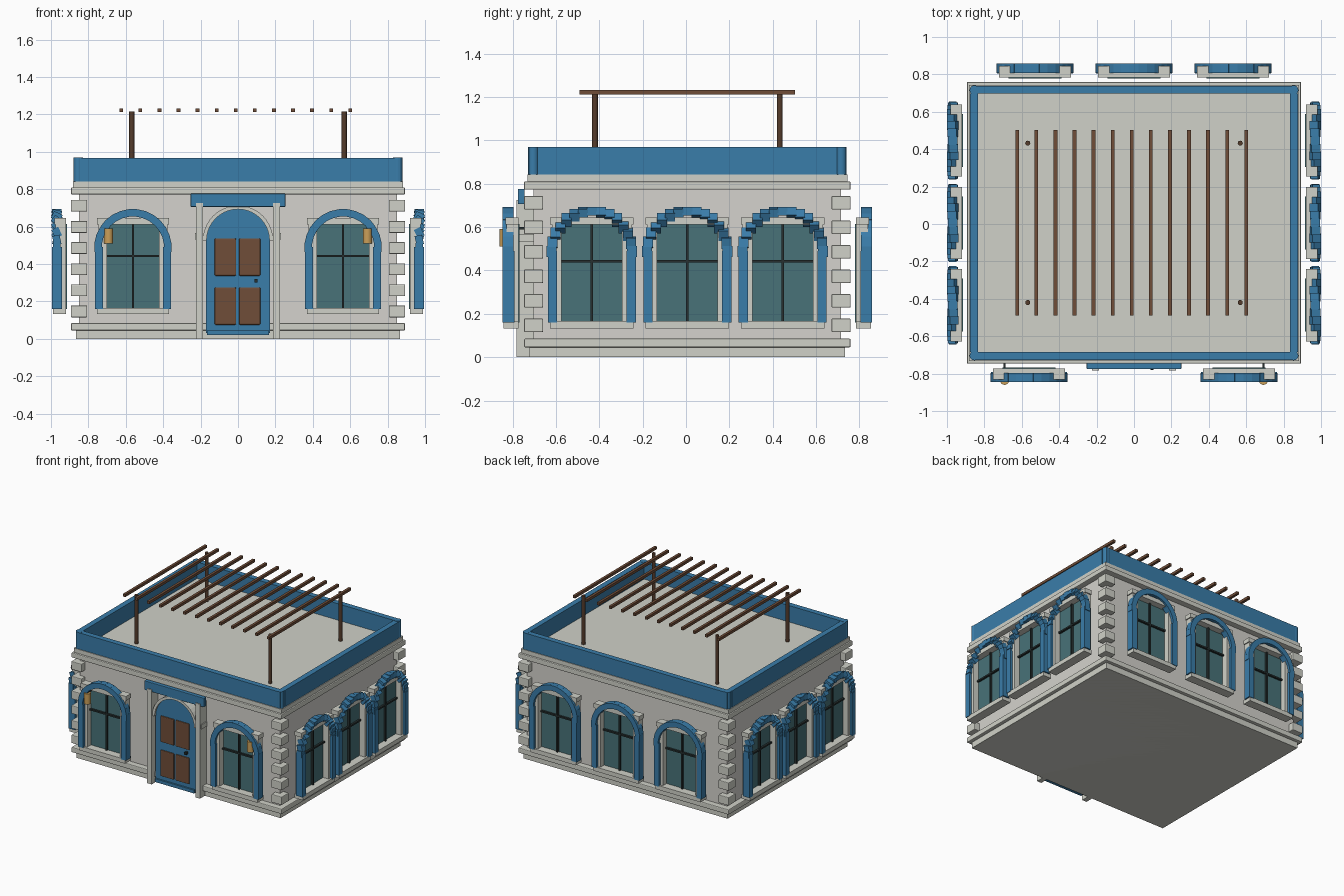
import bpy, bmesh
from math import pi, sin, cos, radians
from mathutils import Matrix, Vector

if "Cube" in bpy.data.objects:
    bpy.data.objects.remove(bpy.data.objects["Cube"])

YC = 0.006  # building centre in y


def material(name, r, g, b):
    m = bpy.data.materials.new(name)
    m.diffuse_color = (r, g, b, 1)
    m.use_nodes = True
    m.node_tree.nodes["Principled BSDF"].inputs["Base Color"].default_value = m.diffuse_color
    return m


BLUE = material("blue_paint", 0.042, 0.205, 0.40)
STONE = material("stone", 0.63, 0.64, 0.58)
WALL = material("wall_plaster", 0.66, 0.65, 0.61)
WOOD = material("wood", 0.16, 0.075, 0.04)
DARKWOOD = material("dark_wood", 0.09, 0.045, 0.025)
GLASS = material("glass", 0.065, 0.17, 0.19)
IRON = material("dark_iron", 0.02, 0.03, 0.03)
GOLD = material("lamp_gold", 0.6, 0.35, 0.1)


def finish(bm, name, mat, M=None, bevel=0):
    bmesh.ops.recalc_face_normals(bm, faces=bm.faces)
    me = bpy.data.meshes.new(name)
    bm.to_mesh(me)
    bm.free()
    ob = bpy.data.objects.new(name, me)
    bpy.context.collection.objects.link(ob)
    if M:
        ob.matrix_world = M
    me.materials.append(mat)
    if bevel:
        b = ob.modifiers.new("bevel", "BEVEL")
        b.width, b.segments = bevel, 2
    return ob


def boxes(name, mat, spans, M=None, bevel=0):
    """One object from boxes given as (x0, x1, y0, y1, z0, z1)."""
    bm = bmesh.new()
    for x0, x1, y0, y1, z0, z1 in spans:
        T = Matrix.Translation(((x0 + x1) / 2, (y0 + y1) / 2, (z0 + z1) / 2))
        S = Matrix.Diagonal((x1 - x0, y1 - y0, z1 - z0, 1))
        bmesh.ops.create_cube(bm, size=1, matrix=T @ S)
    return finish(bm, name, mat, M, bevel)


def slab(hx, hy, z0, z1):
    return (-hx, hx, YC - hy, YC + hy, z0, z1)


def cylinders(name, mat, r, z0, z1, points, seg=16):
    bm = bmesh.new()
    for x, y in points:
        bmesh.ops.create_cone(bm, cap_ends=True, segments=seg, radius1=r, radius2=r, depth=z1 - z0,
                              matrix=Matrix.Translation((x, y, (z0 + z1) / 2)))
    ob = finish(bm, name, mat)
    for p in ob.data.polygons:
        p.use_smooth = len(p.vertices) == 4
    return ob


def extrude_profile(name, mat, pts, y0, y1):
    """Extrude a closed x-z outline between two y planes."""
    bm = bmesh.new()
    f = bm.faces.new([bm.verts.new((x, y0, z)) for x, z in pts])
    ext = bmesh.ops.extrude_face_region(bm, geom=[f])
    bmesh.ops.translate(bm, vec=(0, y1 - y0, 0),
                        verts=[v for v in ext["geom"] if isinstance(v, bmesh.types.BMVert)])
    return finish(bm, name, mat)


def arc(r, zc, n=20):
    return [(r * cos(pi * i / n), zc + r * sin(pi * i / n)) for i in range(n + 1)]


# Main body, plinth, cornice and roof slab
boxes("walls", WALL, [slab(0.85, 0.709, 0, 0.8)])
boxes("plinth", STONE, [slab(0.867, 0.728, 0, 0.045)])
boxes("plinth_band", STONE, [slab(0.893, 0.753, 0.045, 0.085)], bevel=0.006)
boxes("cornice", STONE, [slab(0.893, 0.753, 0.772, 0.81)], bevel=0.006)
boxes("roof_slab", STONE, [slab(0.882, 0.738, 0.81, 0.842)])

# Corner quoins
boxes("quoins", STONE, [(sx * 0.85 - 0.044, sx * 0.85 + 0.044, YC + sy * 0.709 - 0.044, YC + sy * 0.709 + 0.044,
                         0.115 + 0.113 * i, 0.178 + 0.113 * i)
                        for sx in (-1, 1) for sy in (-1, 1) for i in range(6)], bevel=0.005)

# Parapet walls with round corner posts
px, py, t = 0.877, 0.733, 0.042
boxes("parapet", BLUE, [(-px + .01, px - .01, YC + s * (py - t / 2) - t / 2, YC + s * (py - t / 2) + t / 2, 0.842, 0.968)
                        for s in (-1, 1)]
      + [(s * (px - t / 2) - t / 2, s * (px - t / 2) + t / 2, YC - py + t, YC + py - t, 0.842, 0.968) for s in (-1, 1)])
cylinders("parapet_corner_posts", BLUE, 0.025, 0.842, 0.97,
          [(sx * (px - 0.023), YC + sy * (py - 0.023)) for sx in (-1, 1) for sy in (-1, 1)])

# Roof pergola
cylinders("pergola_posts", DARKWOOD, 0.0135, 0.84, 1.215, [(x, y) for x in (-0.568, 0.568) for y in (-0.42, 0.432)])
boxes("pergola_slats", WOOD, [(-0.624 + 0.102 * i - 0.01, -0.624 + 0.102 * i + 0.01, -0.49, 0.502, 1.212, 1.232)
                              for i in range(13)])


def window(name, M, side):
    """Window facing local -y; local y = 0 is its outermost plane."""
    boxes(name + "_frame", STONE, [
        (-0.193, 0.193, 0.01, 0.08, 0.133, 0.166),
        (-0.193, 0.193, 0.02, 0.08, 0.612, 0.645),
        (-0.185, -0.139, 0.025, 0.08, 0.166, 0.612),
        (0.139, 0.185, 0.025, 0.08, 0.166, 0.612)], M)
    boxes(name + "_glass", GLASS, [(-0.142, 0.142, 0.07, 0.085, 0.16, 0.615)], M)
    boxes(name + "_bars", IRON, [(-0.006, 0.006, 0.055, 0.072, 0.166, 0.612),
                                 (-0.139, 0.139, 0.055, 0.072, 0.437, 0.449)], M)
    boxes(name + "_pillars", BLUE, [(-0.203, -0.16, 0.006, 0.06, 0.16, 0.49),
                                    (0.16, 0.203, 0.006, 0.06, 0.16, 0.49)], M)
    # Arch of separate blocks; on the side walls the blocks tip outward
    bm = bmesh.new()
    n = 15
    for i in range(n):
        a = pi * i / (n - 1)
        R = Matrix.Rotation(a - pi / 2, 4, "X") if side else Matrix.Rotation(pi / 2 - a, 4, "Y")
        T = Matrix.Translation((0.186 * cos(a), 0.031, 0.487 + 0.186 * sin(a)))
        bmesh.ops.create_cube(bm, size=1, matrix=T @ R @ Matrix.Diagonal((0.046, 0.05, 0.04, 1)))
    finish(bm, name + "_arch", BLUE, M)


# Windows: two in front, three on each other wall
for i, x in enumerate((-0.562, 0.562)):
    window(f"front_window_{i}", Matrix.Translation((x, -0.852, 0)), False)
for i in (-1, 0, 1):
    window(f"back_window_{i + 1}", Matrix.Translation((0.53 * i, 0.864, 0)) @ Matrix.Rotation(pi, 4, "Z"), False)
    for s, label in ((1, "right"), (-1, "left")):
        window(f"{label}_window_{i + 1}",
               Matrix.Translation((s * 1.0, YC + 0.44 * i, 0)) @ Matrix.Rotation(s * pi / 2, 4, "Z"), True)

# Door leaf with arched top, threshold, wood panels and handle
extrude_profile("door_leaf", BLUE, [(-0.17, 0.03), (0.17, 0.03)] + arc(0.17, 0.525), -0.757, -0.70)
boxes("door_threshold", BLUE, [(-0.165, 0.165, -0.77, -0.70, 0.02, 0.045)])
boxes("door_panels", WOOD, [(x, x + 0.115, -0.767, -0.75, z, z + 0.2)
                            for x in (-0.125, 0.005) for z in (0.075, 0.337)], bevel=0.006)
boxes("door_handle", IRON, [(0.087, 0.105, -0.78, -0.755, 0.3, 0.32)], bevel=0.003)

# Door surround: posts, arch trim, sign board
boxes("door_posts", STONE, [(s * 0.205 - 0.019, s * 0.205 + 0.019, -0.782, -0.70, 0, 0.725) for s in (-1, 1)])
extrude_profile("door_arch_trim", STONE, arc(0.188, 0.525) + arc(0.168, 0.525)[::-1], -0.772, -0.70)
boxes("sign_board", BLUE, [(-0.253, 0.253, -0.775, -0.745, 0.706, 0.776)], bevel=0.003)
boxes("post_brackets", STONE, [(s * 0.225 - 0.006, s * 0.225 + 0.006, -0.77, -0.70, 0.53, 0.565) for s in (-1, 1)])

# Wall lamps on long brackets
cylinders("lamps", GOLD, 0.025, 0.51, 0.59, [(-0.692, -0.836), (0.692, -0.836)], 8)
boxes("lamp_brackets", IRON, [(s * 0.692 - 0.005, s * 0.692 + 0.005, -0.84, -0.70, 0.588, 0.6) for s in (-1, 1)])
